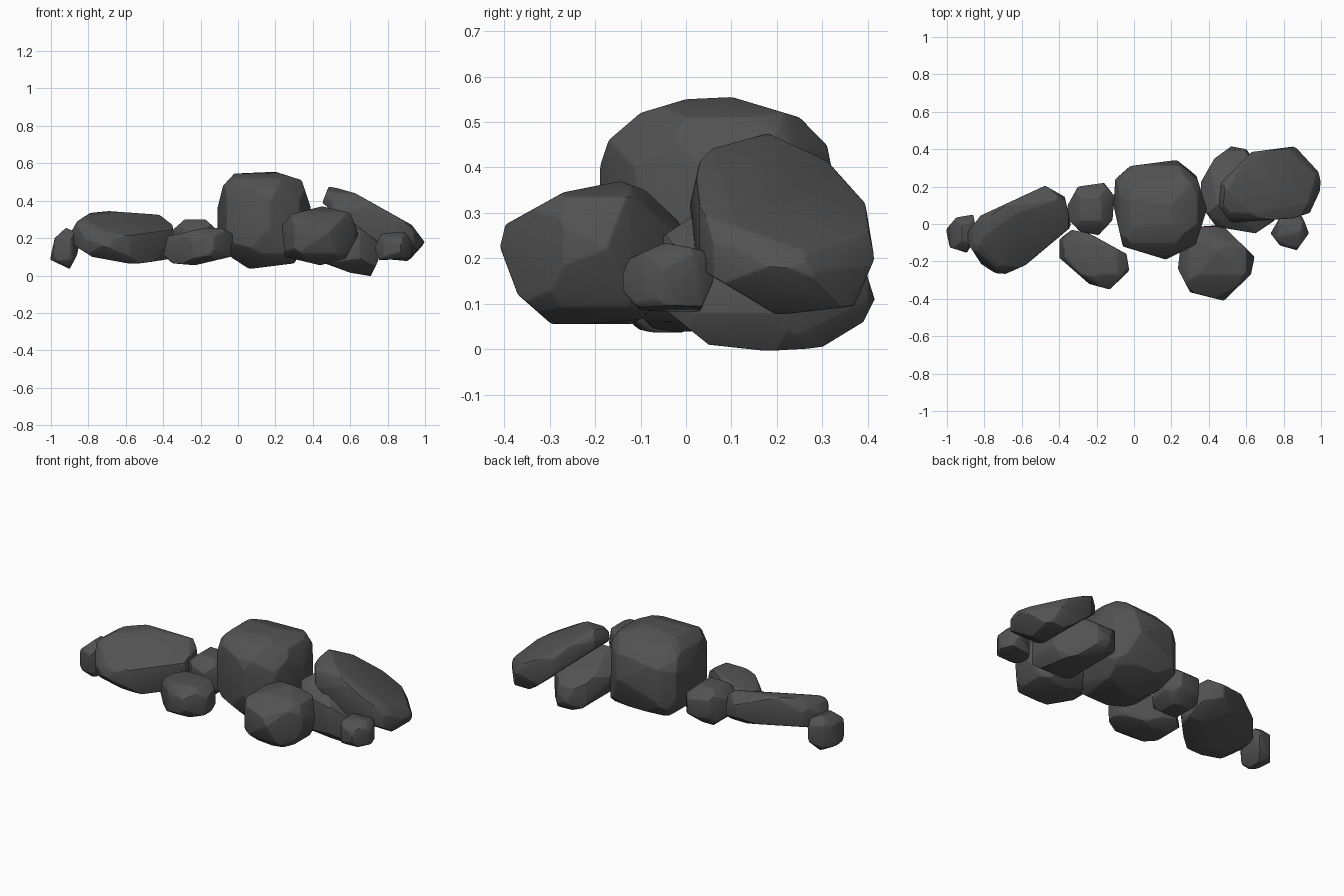
import bpy, bmesh, random
from mathutils import Vector

mat = bpy.data.materials.new("dark_stone")
mat.diffuse_color = (0.085, 0.085, 0.085, 1)


def octagon(a0, a1, b0, b1, k=0.28):
    # chamfered rectangle, used where an outline is hidden
    da, db = (a1 - a0) * k, (b1 - b0) * k
    return [(a0 + da, b0), (a1 - da, b0), (a1, b0 + db), (a1, b1 - db),
            (a1 - da, b1), (a0 + da, b1), (a0, b1 - db), (a0, b0 + db)]


def cut(bm, co, no):
    geom = bm.verts[:] + bm.edges[:] + bm.faces[:]
    bmesh.ops.bisect_plane(bm, geom=geom, dist=1e-5, plane_co=co, plane_no=no, clear_outer=True)
    rim = [e for e in bm.edges if e.is_boundary]
    if rim:
        bmesh.ops.holes_fill(bm, edges=rim, sides=0)


def rock(name, top, front, side, seed, planes=(), chips=22):
    # carve a block along its three outlines, then chip the corners
    rng = random.Random(seed)
    bm = bmesh.new()
    bmesh.ops.create_cube(bm, size=4)
    for pts, (a, b) in ((top, (0, 1)), (front, (0, 2)), (side, (1, 2))):
        mid = sum((Vector(p) for p in pts), Vector((0, 0))) / len(pts)
        for i, p in enumerate(pts):
            p, q = Vector(p), Vector(pts[(i + 1) % len(pts)])
            n = Vector((q.y - p.y, p.x - q.x)).normalized()
            if n.dot(p - mid) < 0:
                n = -n
            co, no = Vector((0, 0, 0)), Vector((0, 0, 0))
            co[a], co[b], no[a], no[b] = p.x, p.y, n.x, n.y
            cut(bm, co, no)
    for co, no in planes:
        cut(bm, Vector(co), Vector(no).normalized())
    c = sum((v.co for v in bm.verts), Vector()) / len(bm.verts)
    done = 0
    while done < chips:
        d = Vector([rng.gauss(0, 1) for _ in range(3)]).normalized()
        if max(abs(x) for x in d) > 0.8:
            continue
        h = max((v.co - c).dot(d) for v in bm.verts)
        cut(bm, c + d * h * (1 - rng.uniform(0.04, 0.1)), d)
        done += 1
    # tidy to a clean convex stone and soften its edges
    bmesh.ops.remove_doubles(bm, verts=bm.verts[:], dist=0.01)
    bmesh.ops.delete(bm, geom=bm.edges[:] + bm.faces[:], context='EDGES_FACES')
    bmesh.ops.convex_hull(bm, input=bm.verts[:])
    loose = [v for v in bm.verts if not v.link_faces]
    bmesh.ops.delete(bm, geom=loose, context='VERTS')
    bmesh.ops.dissolve_limit(bm, angle_limit=0.12, verts=bm.verts[:], edges=bm.edges[:])
    bmesh.ops.bevel(bm, geom=bm.edges[:], offset=0.006, segments=2, profile=0.5,
                    affect='EDGES', clamp_overlap=True)
    bmesh.ops.recalc_face_normals(bm, faces=bm.faces[:])
    me = bpy.data.meshes.new(name)
    bm.to_mesh(me)
    bm.free()
    me.materials.append(mat)
    ob = bpy.data.objects.new(name, me)
    bpy.context.collection.objects.link(ob)
    bpy.ops.object.select_all(action='DESELECT')
    ob.select_set(True)
    bpy.context.view_layer.objects.active = ob
    bpy.ops.object.shade_smooth_by_angle(angle=0.4)


rock("central_boulder",
     [(-.11, .1), (-.10, .24), (-.02, .31), (.25, .345), (.33, .27), (.39, .08), (.33, -.11), (.17, -.19), (-.06, -.12)],
     [(-.115, .26), (-.11, .36), (-.08, .48), (-.02, .545), (.2, .555), (.34, .51), (.39, .36), (.385, .2),
      (.3, .065), (.06, .035), (-.04, .1)],
     [(-.19, .25), (-.19, .4), (-.17, .46), (-.1, .52), (0, .55), (.1, .555), (.25, .51), (.31, .45), (.34, .3),
      (.28, .12), (.1, .045), (-.06, .035), (-.15, .12)], 1)

# left slab leans forward, so it gets two parallel tilted cuts
n = Vector((.19, -.38, .91))
c = Vector((-.62, -.035, .2))
rock("left_slab",
     [(-.91, -.07), (-.82, .045), (-.475, .205), (-.37, .145), (-.335, -.015), (-.58, -.22), (-.705, -.275), (-.8, -.24)],
     [(-.91, .2), (-.86, .29), (-.79, .335), (-.7, .345), (-.42, .325), (-.35, .27), (-.335, .13), (-.38, .065),
      (-.56, .06), (-.78, .1), (-.89, .17)],
     [(-.275, .12), (-.25, .22), (-.1, .32), (.1, .345), (.205, .28), (.2, .2), (.05, .1), (-.2, .06)], 2,
     [(c + n * .09, n), (c - n * .09, -n)], 14)

rock("left_end_stone",
     [(-1.005, -.03), (-.95, .035), (-.86, .05), (-.84, -.05), (-.89, -.155), (-.985, -.125)],
     [(-1.005, .085), (-.98, .2), (-.92, .255), (-.84, .22), (-.86, .11), (-.9, .035)],
     octagon(-.155, .05, .035, .255), 3, chips=8)

rock("back_left_stone",
     [(-.355, .1), (-.3, .2), (-.16, .22), (-.105, .15), (-.115, .02), (-.19, -.06), (-.29, -.04), (-.355, .03)],
     octagon(-.355, -.105, .08, .3), octagon(-.06, .22, .08, .3), 4, chips=12)

rock("front_left_stone",
     [(-.405, -.075), (-.34, -.03), (-.24, -.05), (-.04, -.16), (-.025, -.25), (-.13, -.35), (-.24, -.32), (-.4, -.18)],
     [(-.4, .11), (-.35, .065), (-.23, .055), (-.04, .1), (-.025, .22), (-.09, .255), (-.18, .255), (-.375, .21)],
     octagon(-.35, -.03, .055, .26), 5, chips=14)

rock("front_right_boulder",
     [(.25, -.1), (.33, -.015), (.47, -.005), (.645, -.175), (.625, -.27), (.48, -.41), (.3, -.365), (.235, -.24)],
     [(.25, .1), (.235, .27), (.29, .33), (.45, .37), (.6, .335), (.645, .22), (.575, .09), (.44, .055)],
     [(-.415, .24), (-.405, .27), (-.27, .345), (-.145, .37), (-.09, .35), (-.015, .28), (-.005, .15), (-.1, .065),
      (-.29, .05), (-.37, .12)], 6, chips=14)

# base stone under the leaning slab, lower towards the back
rock("right_base_boulder",
     [(.355, .1), (.355, .22), (.43, .35), (.52, .415), (.6, .4), (.75, .2), (.755, .02), (.65, -.05), (.44, -.015)],
     [(.355, .28), (.36, .2), (.45, .07), (.6, .015), (.71, -.003), (.75, .08), (.745, .18), (.66, .25), (.5, .36), (.42, .36)],
     [(-.05, .25), (-.05, .09), (.05, .01), (.17, -.003), (.29, -.001), (.39, .06), (.415, .11), (.39, .19), (.3, .26), (.1, .35)],
     7, chips=12)

# leaning slab, with its back edge tipped down and its high front corner broken off
n = Vector((.45, .2, .87))
rock("right_slab",
     [(.45, .1), (.465, .22), (.63, .385), (.86, .415), (.985, .28), (1.005, .2), (.94, .06), (.85, .03), (.48, .005)],
     [(.45, .39), (.485, .475), (.6, .455), (.93, .27), (1.005, .17), (.935, .075), (.82, .085), (.75, .13), (.61, .25)],
     [(.005, .3), (.035, .435), (.18, .475), (.31, .415), (.395, .32), (.415, .2), (.37, .095), (.2, .075), (.025, .18)],
     8, [((.6, .1, .445), n), (Vector((.6, .1, .445)) - n * .2, -n), ((.55, .03, .44), (-.5, -.6, .6))], 9)

rock("right_end_stone",
     [(.73, -.05), (.78, .035), (.89, .07), (.935, -.05), (.87, -.14), (.78, -.115)],
     [(.73, .15), (.77, .225), (.89, .235), (.935, .18), (.925, .095), (.755, .08)],
     [(-.15, .14), (-.125, .2), (-.045, .235), (.05, .215), (.06, .15), (.03, .08), (-.1, .085)], 9, chips=8)
